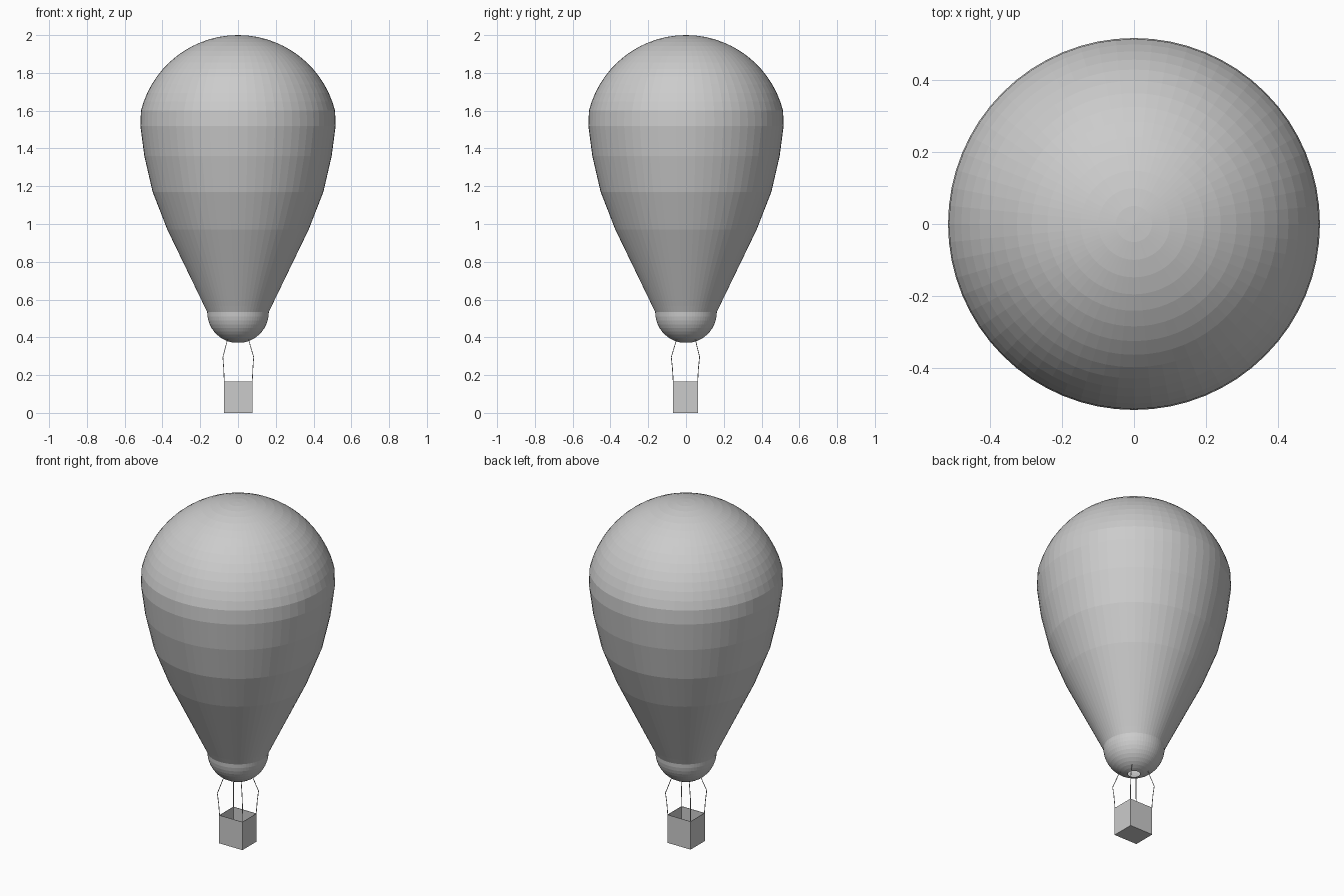
import bpy, bmesh
from math import sin, cos, pi, asin, acos
from mathutils import Vector

if "Cube" in bpy.data.objects:
    bpy.data.objects.remove(bpy.data.objects["Cube"])

SEGMENTS = 64


def add_object(name, bm):
    mesh = bpy.data.meshes.new(name)
    bmesh.ops.recalc_face_normals(bm, faces=bm.faces)
    bm.to_mesh(mesh)
    bm.free()
    obj = bpy.data.objects.new(name, mesh)
    bpy.context.collection.objects.link(obj)
    return obj


def arc(radius, centre_z, start, end, steps):
    """Points (r, z) on a circle, angles measured from straight up."""
    angles = [start + (end - start) * i / steps for i in range(steps + 1)]
    return [(radius * sin(a), centre_z + radius * cos(a)) for a in angles]


def lathe(name, profile):
    bm = bmesh.new()
    verts = [bm.verts.new((r, 0, z)) for r, z in profile]
    edges = [bm.edges.new(pair) for pair in zip(verts, verts[1:])]
    bmesh.ops.spin(bm, geom=verts + edges, cent=(0, 0, 0), axis=(0, 0, 1),
                   angle=2 * pi, steps=SEGMENTS, use_duplicate=False)
    bmesh.ops.remove_doubles(bm, verts=bm.verts, dist=1e-4)
    return add_object(name, bm)


# Envelope: spherical dome, tapering bands, round mouth with a small opening
dome = arc(0.53, 1.47, 0, acos(0.13 / 0.53), 14)
bands = [(0.517, 1.52), (0.496, 1.36), (0.452, 1.17), (0.374, 0.97),
         (0.178, 0.565)]
mouth = arc(0.163, 0.533, pi * 0.5, pi - asin(0.033 / 0.163), 10)
lathe("envelope", dome + bands + mouth)

# Basket: open-topped box with thin walls
X0, X1, Y0, Y1, TOP = -0.074, 0.077, -0.069, 0.063, 0.165
bm = bmesh.new()
bmesh.ops.create_cube(bm, size=1)
for v in bm.verts:
    v.co = Vector((X1 if v.co.x > 0 else X0,
                   Y1 if v.co.y > 0 else Y0,
                   TOP if v.co.z > 0 else 0))
lid = [f for f in bm.faces if all(v.co.z > TOP - 1e-4 for v in f.verts)]
bmesh.ops.delete(bm, geom=lid, context='FACES')
basket = add_object("basket", bm)
walls = basket.modifiers.new("walls", 'SOLIDIFY')
walls.thickness = 0.003
walls.offset = -1

# Ropes: one bent line from each basket corner up to the mouth
for sx, side in ((-1, "left"), (1, "right")):
    for sy, end in ((-1, "front"), (1, "back")):
        cx = X1 if sx > 0 else X0
        cy = Y1 if sy > 0 else Y0
        points = [(cx - sx * 0.002, cy - sy * 0.002, TOP - 0.01),
                  (cx + sx * 0.002, cy + sy * 0.003, 0.24),
                  (cx + sx * 0.006, cy + sy * 0.009, 0.295),
                  (sx * 0.054, sy * 0.048, 0.395)]
        curve = bpy.data.curves.new(f"rope_{end}_{side}", 'CURVE')
        curve.dimensions = '3D'
        curve.bevel_depth = 0.002
        curve.bevel_resolution = 1
        curve.use_fill_caps = True
        spline = curve.splines.new('POLY')
        spline.points.add(len(points) - 1)
        for p, co in zip(spline.points, points):
            p.co = (*co, 1)
        rope = bpy.data.objects.new(curve.name, curve)
        bpy.context.collection.objects.link(rope)
